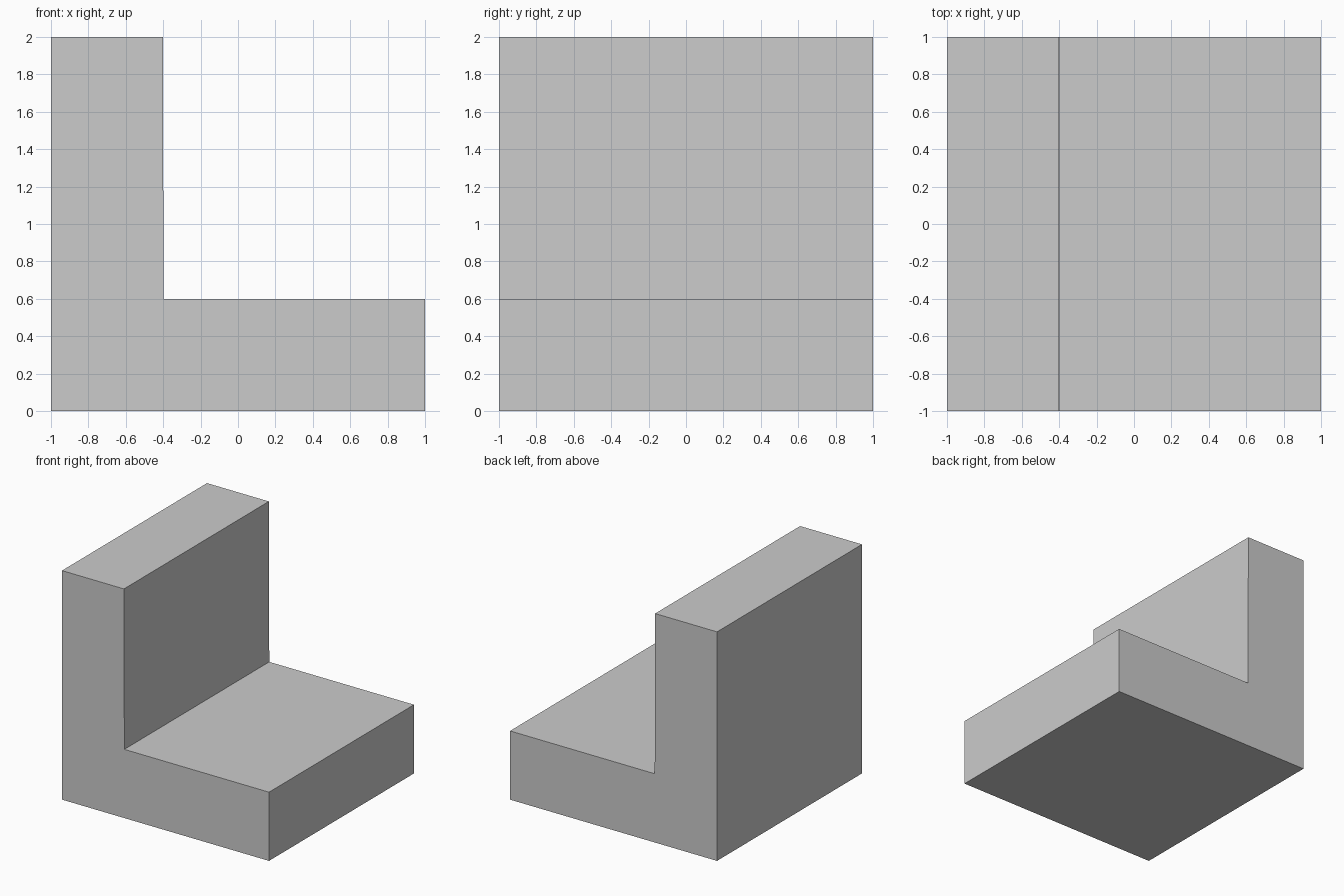
import bpy
import bmesh

if "Cube" in bpy.data.objects:
    bpy.data.objects.remove(bpy.data.objects["Cube"])

# L-shaped side profile (x, z)
profile = [(-1, 0), (1, 0), (1, 0.6), (-0.398, 0.6), (-0.402, 2), (-1, 2)]

# Extrude the profile from front to back
bm = bmesh.new()
front = bm.faces.new([bm.verts.new((x, -1, z)) for x, z in profile])
result = bmesh.ops.extrude_face_region(bm, geom=[front], use_keep_orig=True)
back_verts = [g for g in result["geom"] if isinstance(g, bmesh.types.BMVert)]
bmesh.ops.translate(bm, verts=back_verts, vec=(0, 2, 0))
bmesh.ops.recalc_face_normals(bm, faces=bm.faces[:])

mesh = bpy.data.meshes.new("l_shaped_block")
bm.to_mesh(mesh)
bm.free()
block = bpy.data.objects.new("l_shaped_block", mesh)
bpy.context.collection.objects.link(block)
